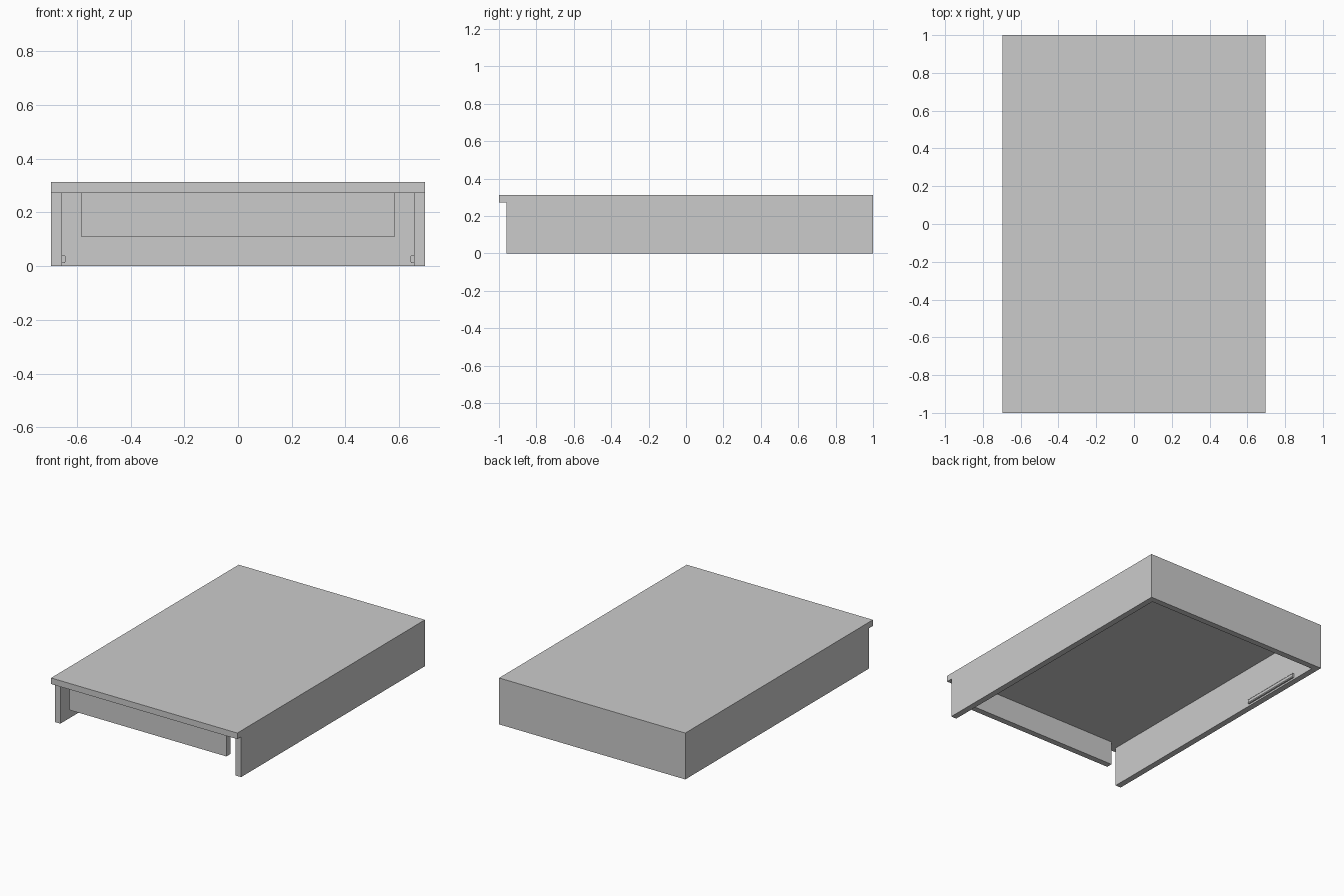
import bpy
import bmesh

# Remove the default cube
cube = bpy.data.objects.get("Cube")
if cube:
    bpy.data.objects.remove(cube, do_unlink=True)

# Single flat colour
grey = bpy.data.materials.new("plain grey")
grey.use_nodes = True
colour = (0.6, 0.6, 0.6, 1)
grey.diffuse_color = colour
grey.node_tree.nodes["Principled BSDF"].inputs["Base Color"].default_value = colour

W, L, H, T = 0.695, 1.0, 0.313, 0.041   # half width, half length, height, board
UNDER = H - T
FRONT = -L + T


def prism(name, profile, axis, start, end):
    """Extrude a closed 2D profile along x or y."""
    bm = bmesh.new()
    place = (lambda a, b: (start, a, b)) if axis == "x" else (lambda a, b: (a, start, b))
    face = bm.faces.new([bm.verts.new(place(a, b)) for a, b in profile])
    grown = bmesh.ops.extrude_face_region(bm, geom=[face])
    moved = [v for v in grown["geom"] if isinstance(v, bmesh.types.BMVert)]
    step = end - start
    bmesh.ops.translate(bm, verts=moved, vec=(step, 0, 0) if axis == "x" else (0, step, 0))
    bmesh.ops.recalc_face_normals(bm, faces=bm.faces)
    mesh = bpy.data.meshes.new(name)
    bm.to_mesh(mesh)
    bm.free()
    mesh.materials.append(grey)
    obj = bpy.data.objects.new(name, mesh)
    bpy.context.collection.objects.link(obj)
    return obj


def board(name, x0, x1, y0, y1, z0, z1):
    return prism(name, [(x0, z0), (x1, z0), (x1, z1), (x0, z1)], "y", y0, y1)


# Top board overhanging the front
board("top_board", -W, W, -L, L, UNDER, H)

# Back panel between the sides
board("back_panel", -W + T, W - T, L - T, L, 0, UNDER)

# Short front apron with a gap at each end
board("front_apron", -0.585, 0.585, FRONT, FRONT + T, 0.11, UNDER)

# Side panels and the small chamfered rails inside them
for side, s in (("left", 1), ("right", -1)):
    board(side + "_side_panel", s * (W - T), s * W, FRONT, L, 0, UNDER)
    inner, tip = W - T, W - T - 0.013
    rail = [(inner, 0.012), (tip + 0.004, 0.012), (tip, 0.017),
            (tip, 0.036), (tip + 0.004, 0.041), (inner, 0.041)]
    prism(side + "_rail", [(s * x, z) for x, z in rail], "y", 0.35, 0.785)
